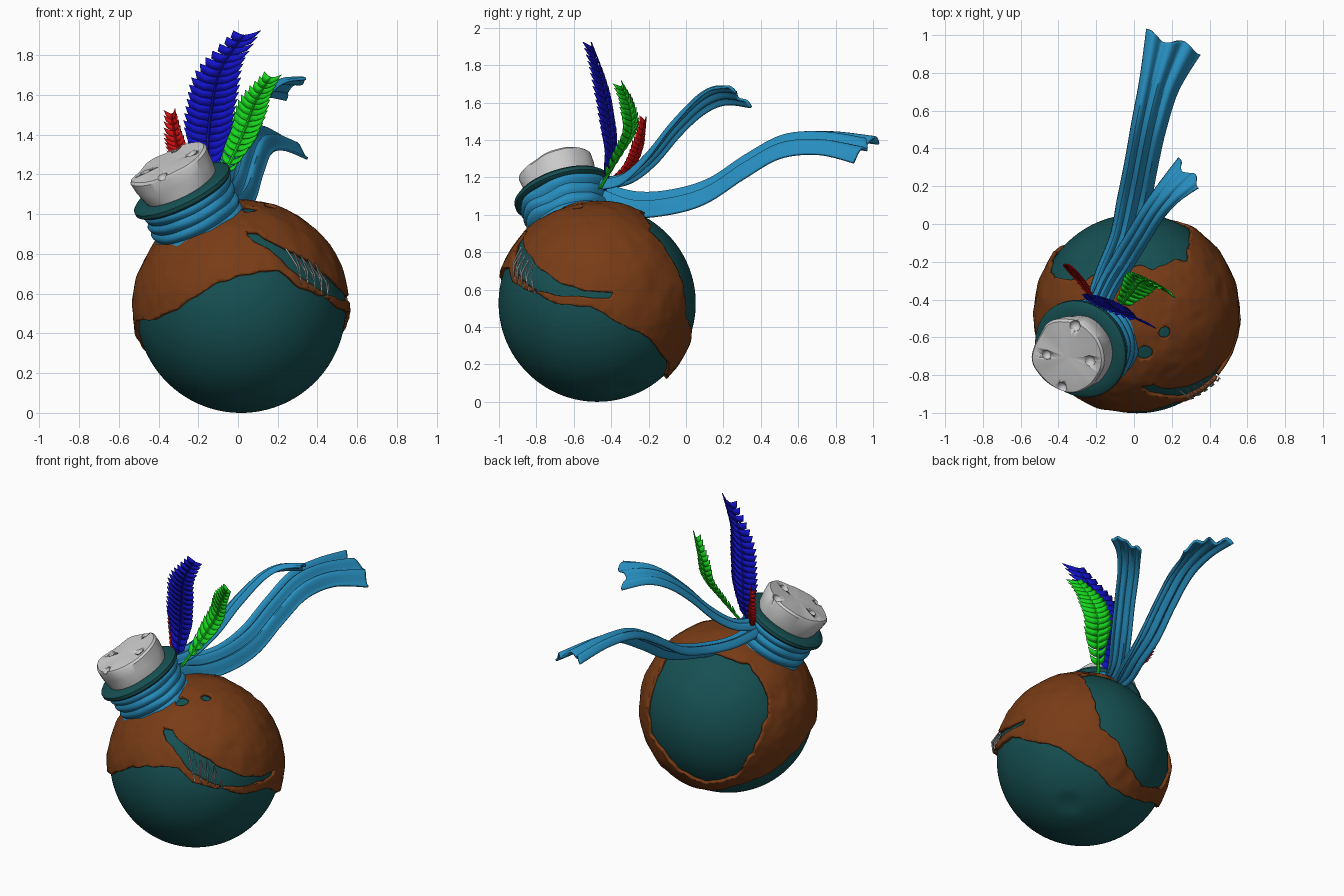
import bpy, bmesh, math
from math import sin, cos, pi, radians, degrees
from mathutils import Vector, noise

if "Cube" in bpy.data.objects:
    bpy.data.objects.remove(bpy.data.objects["Cube"])

C = Vector((0.015, -0.475, 0.527))               # flask centre
AXIS = Vector((-0.43, -0.27, 0.86)).normalized()  # tilted neck axis
TILT = AXIS.to_track_quat('Z', 'Y')


def mat(name, rgb):
    m = bpy.data.materials.new(name)
    m.diffuse_color = (*rgb, 1)
    m.use_nodes = True
    m.node_tree.nodes["Principled BSDF"].inputs["Base Color"].default_value = m.diffuse_color
    return m


TEAL = mat("teal", (0.008, 0.08, 0.085))
LEATHER = mat("leather", (0.19, 0.045, 0.008))
CLOTH = mat("cloth", (0.02, 0.27, 0.52))
BLUE = mat("blue", (0.006, 0.006, 0.6))
GREEN = mat("green", (0.008, 0.69, 0.012))
RED = mat("red", (0.6, 0.005, 0.005))


def make(name, bm, material=None, angle=40, thick=0, offset=0):
    me = bpy.data.meshes.new(name)
    bm.normal_update()
    bm.to_mesh(me)
    bm.free()
    ob = bpy.data.objects.new(name, me)
    bpy.context.collection.objects.link(ob)
    if material:
        me.materials.append(material)
    bpy.ops.object.select_all(action='DESELECT')
    ob.select_set(True)
    bpy.context.view_layer.objects.active = ob
    bpy.ops.object.shade_smooth_by_angle(angle=radians(angle))
    if thick:
        m = ob.modifiers.new("thickness", 'SOLIDIFY')
        m.thickness, m.offset = thick, offset
    return ob


def ball_point(az, el, r):
    a, e = radians(az), radians(el)
    return C + r * Vector((sin(a) * cos(e), -cos(a) * cos(e), sin(e)))


def path(pts, t):
    """Catmull-Rom through pts, t in 0..1; works on tuples of any length."""
    n = len(pts) - 1
    i = min(int(t * n), n - 1)
    u = t * n - i
    a, b, c, d = (pts[min(max(k, 0), n)] for k in (i - 1, i, i + 1, i + 2))
    return [0.5 * (2*q + (r-p)*u + (2*p-5*q+4*r-s)*u*u + (3*q-p-3*r+s)*u**3)
            for p, q, r, s in zip(a, b, c, d)]


def grid(bm, rows, closed=False):
    vs = [[bm.verts.new(p) for p in row] for row in rows]
    for r0, r1 in zip(vs, vs[1:]):
        for j in range(len(r0) - (0 if closed else 1)):
            k = (j + 1) % len(r0)
            bm.faces.new((r0[j], r0[k], r1[k], r1[j]))
    return vs


def lathe(name, profile, material, wobble=0, n=64):
    """Turn (radius, distance from flask centre) about the neck axis."""
    bm = bmesh.new()
    rows = []
    for r, h in profile:
        row = []
        for i in range(n):
            a = 2 * pi * i / n
            p = Vector((r * cos(a), r * sin(a), h))
            p += wobble * noise.noise(p * 7) * Vector((cos(a), sin(a), 0.6))
            row.append(C + TILT @ p)
        rows.append(row)
    vs = grid(bm, rows, True)
    bm.faces.new(vs[0][::-1])
    bm.faces.new(vs[-1])
    return make(name, bm, material)


# Round flask with a dimple opposite the neck
bm = bmesh.new()
bmesh.ops.create_icosphere(bm, subdivisions=6, radius=0.527)
for v in bm.verts:
    d = (v.co.normalized() + AXIS).length
    v.co *= 1 - 0.025 * max(0, 1 - (d / 0.2) ** 2) ** 2
    v.co += C
make("flask_body", bm, TEAL)

# Leather cover: outlines in degrees (azimuth from the front, elevation)
LOWER = [(-77, -7), (-52, -6), (-36, 0), (-13, 14), (10, 20), (22, 20.5), (33, 12),
         (55, 5), (65, 0), (87, -2), (104, -12), (123, -20), (135, -29), (147, -34),
         (165, -45), (185, -48), (210, -43), (247, -27), (265, -17), (283, -7)]
BACK = [(152, -8), (149, 8), (144, 28), (137, 45), (159, 63), (200, 62), (240, 53),
        (247, 27), (233, -5), (220, -28), (196, -37), (175, -28), (164, -15)]
SLIT = [(2, 45), (13, 45), (23, 37), (38, 30), (52, 21), (69, 11), (84, 7), (100, 6),
        (97, 3), (65, 4.5), (47, 9.5), (34, 17), (25, 25), (18, 33), (9, 38)]


def outside(poly, x, y):
    """Signed distance to a polygon, positive outside."""
    best, inside, k = 1e9, False, cos(radians(y))
    for (ax, ay), (bx, by) in zip(poly, poly[1:] + poly[:1]):
        if (ay > y) != (by > y) and x < ax + (y - ay) * (bx - ax) / (by - ay):
            inside = not inside
        ex, ey, px, py = (bx - ax) * k, by - ay, (x - ax) * k, y - ay
        t = min(1, max(0, (px * ex + py * ey) / (ex * ex + ey * ey)))
        best = min(best, math.hypot(px - t * ex, py - t * ey))
    return -best if inside else best


HOLES = [(ball_point(12, 67, 1) - C, 4.2), (ball_point(56, 71, 1) - C, 3.6)]


def cover(d):
    el = degrees(math.asin(max(-1, min(1, d.z))))
    az = degrees(math.atan2(d.x, -d.y))
    low_az = az + 360 if az < -77 else az
    low = next((b[0], a, b) for a, b in zip(LOWER, LOWER[1:]) if a[0] <= low_az <= b[0])
    a, b = low[1:]
    f = (el - a[1] - (low_az - a[0]) * (b[1] - a[1]) / (b[0] - a[0])) * 0.8
    f = min(f, outside(BACK, az % 360, el) + 1.5 * noise.noise(d * 9), outside(SLIT, az, el))
    return min([f] + [degrees(d.angle(h)) - r for h, r in HOLES]) + 0.8 * noise.noise(d * 8)


src, bm = bmesh.new(), bmesh.new()
bmesh.ops.create_icosphere(src, subdivisions=6, radius=1)
field = {v: cover(v.co.normalized()) for v in src.verts}
cache = {}


def leather_vert(key, d):
    if key not in cache:
        d = d.normalized()
        r = 0.547 + 0.007 * noise.noise(d * 4) + 0.004 * noise.noise(d * 10)
        cache[key] = bm.verts.new(C + d * r)
    return cache[key]


for face in src.faces:
    out = []
    for a, b in zip(face.verts, list(face.verts[1:]) + [face.verts[0]]):
        fa, fb = field[a], field[b]
        if fa > 0:
            out.append(leather_vert(a, a.co))
        if (fa > 0) != (fb > 0):
            out.append(leather_vert(frozenset((a, b)), a.co.lerp(b.co, fa / (fa - fb))))
    if len(out) > 2:
        bm.faces.new(out)
src.free()
bmesh.ops.remove_doubles(bm, verts=bm.verts, dist=0.0015)
make("leather_cover", bm, LEATHER, 50, 0.022, -1)

# Wire stitches zigzagging over the slit
cu = bpy.data.curves.new("stitches", 'CURVE')
cu.dimensions, cu.bevel_depth, cu.bevel_resolution = '3D', 0.0045, 1
sp = cu.splines.new('POLY')
knots = []
for i in range(5):
    knots += [(29 + 4.6 * i, 33 - 2.3 * i, 0.553), (32 + 4.6 * i, 22 - 2.2 * i, 0.572),
              (34 + 4.6 * i, 12.5 - 1.8 * i, 0.553), (33.5 + 4.6 * i, 21 - 2.2 * i, 0.572)]
sp.points.add(len(knots) - 1)
for p, k in zip(sp.points, knots):
    p.co = (*ball_point(*k), 1)
bpy.context.collection.objects.link(bpy.data.objects.new("stitches", cu))

# Neck: wound cloth, rim, cork
wrap = [(0.2, 0.42)] + [(0.222 + 0.012 * t / 40 + 0.012 * abs(sin(t * pi / 10)), 0.45 + 0.22 * t / 40)
                        for t in range(41)] + [(0.2, 0.675)]
lathe("neck_wrap", wrap, CLOTH, 0.02)
lathe("neck_rim", [(0.2, 0.66), (0.25, 0.662), (0.265, 0.675), (0.265, 0.695),
                   (0.25, 0.708), (0.2, 0.71)], TEAL)
cork = lathe("cork", [(0.185, 0.68), (0.198, 0.72), (0.204, 0.78), (0.206, 0.835),
                      (0.195, 0.848), (0.12, 0.85), (0.02, 0.85)], None, 0.022)
bm = bmesh.new()
for x, y, s in ((0.08, 0.1, 0.03), (-0.07, -0.1, 0.025), (0.12, -0.13, 0.028), (-0.12, 0.14, 0.03)):
    bmesh.ops.create_icosphere(bm, subdivisions=3, radius=s)
    bm.verts.ensure_lookup_table()
    for v in bm.verts[-162:]:
        v.co = C + TILT @ (v.co + Vector((x, y, 0.85)))
pits = make("cork_pit_cutter", bm)
pits.hide_render = True
pits.hide_viewport = True
cut = cork.modifiers.new("pits", 'BOOLEAN')
cut.operation, cut.object = 'DIFFERENCE', pits


def ribbon(name, stations):
    """stations: x, y, z, half width, drop across the width, fold depth"""
    bm, rows, n = bmesh.new(), [], 60
    for i in range(n + 1):
        x, y, z, w, drop, fold = path(stations, i / n)
        a, b = path(stations, max(0, i / n - 0.01)), path(stations, min(1, i / n + 0.01))
        side = Vector((b[1] - a[1], a[0] - b[0], 0)).normalized()
        ahead = Vector((-side.y, side.x, 0))
        row = []
        for j in range(25):
            s = j / 12 - 1
            up = fold * (0.75 * cos(1.6 * s) + 0.35 * cos(3 * pi * s + 0.6)) - drop * s
            ragged = ahead * 0.02 * sin(5 * s) * (i / n) ** 12
            row.append(Vector((x, y, z + up)) + side * w * s + ragged)
        rows.append(row)
    grid(bm, rows)
    make(name, bm, CLOTH, 60, 0.014)


# Two cloth tails blowing backwards
ribbon("long_ribbon", [(-0.2, -0.45, 1.1, .06, .02, .06), (-0.13, -0.27, 1.05, .07, .04, .06),
                       (-0.05, -0.08, 1.06, .075, .04, .06), (0, 0.12, 1.12, .085, .04, .06),
                       (0.04, 0.32, 1.25, .085, .04, .06), (0.08, 0.52, 1.36, .09, .04, .055),
                       (0.135, 0.74, 1.38, .105, .04, .05), (0.21, 0.965, 1.345, .155, .05, .05)])
ribbon("short_ribbon", [(-0.19, -0.45, 1.15, .05, .0, .04), (-0.13, -0.32, 1.18, .055, .0, .04),
                        (-0.05, -0.19, 1.29, .06, -.01, .04), (0.03, -0.06, 1.45, .06, -.02, .035),
                        (0.11, 0.07, 1.58, .062, -.03, .03), (0.19, 0.17, 1.635, .07, -.04, .025),
                        (0.29, 0.27, 1.635, .092, -.055, .02)])


def feather(name, pts, side, width, pairs, material):
    """Overlapping pointed barbs on both sides of a curved quill."""
    side, bm = Vector(side).normalized(), bmesh.new()
    step = 0.86 / pairs
    at = lambda t: Vector(path(pts, min(t, 1)))
    rows = []
    for i in range(25):
        r = 0.008 * (1.1 - i / 24)
        out = side.cross(Vector((0, 0, 1)))
        rows.append([at(i / 24) + side * r * cos(a * pi / 3) + out * r * sin(a * pi / 3) for a in range(6)])
    grid(bm, rows, True)
    for i in range(pairs):
        t = 0.12 + step * i
        w = width * min(1, 0.55 + 2.2 * (t - 0.12)) * (1 - 0.55 * max(0, t - 0.6) / 0.4)
        along = (at(t + 0.03) - at(t - 0.03)).normalized()
        length = step * (Vector(pts[-1]) - Vector(pts[0])).length
        out = side.cross(along).normalized()
        for sgn in (-1, 1):
            prof = [(0, 0, 0), (.45, .25, .1), (.85, .85, .15), (1.0, 2.1, .35),
                    (.7, 1.75, .1), (.35, 1.4, -.1), (0, 1.25, -.1)]
            bm.faces.new([bm.verts.new(at(t) + side * sgn * w * a + along * length * b
                                       + out * 0.035 * c) for a, b, c in prof])
    make(name, bm, material, 30, 0.005)


# Three feathers tucked into the wrap
feather("blue_feather", [(-.16, -.44, 1.12), (-.155, -.4, 1.32), (-.135, -.415, 1.52), (-.09, -.455, 1.72),
                         (.03, -.51, 1.9)], (0.93, -0.3, 0), 0.135, 19, BLUE)
feather("green_feather", [(-.1, -.46, 1.14), (-.02, -.37, 1.3), (.04, -.3, 1.44), (.09, -.305, 1.57),
                          (.16, -.345, 1.68)], (0.85, -0.45, -0.15), 0.09, 16, GREEN)
feather("red_feather", [(-.2, -.42, 1.16), (-.27, -.31, 1.25), (-.31, -.255, 1.36), (-.335, -.225, 1.5)],
        (0.8, -0.5, 0.1), 0.06, 14, RED)
